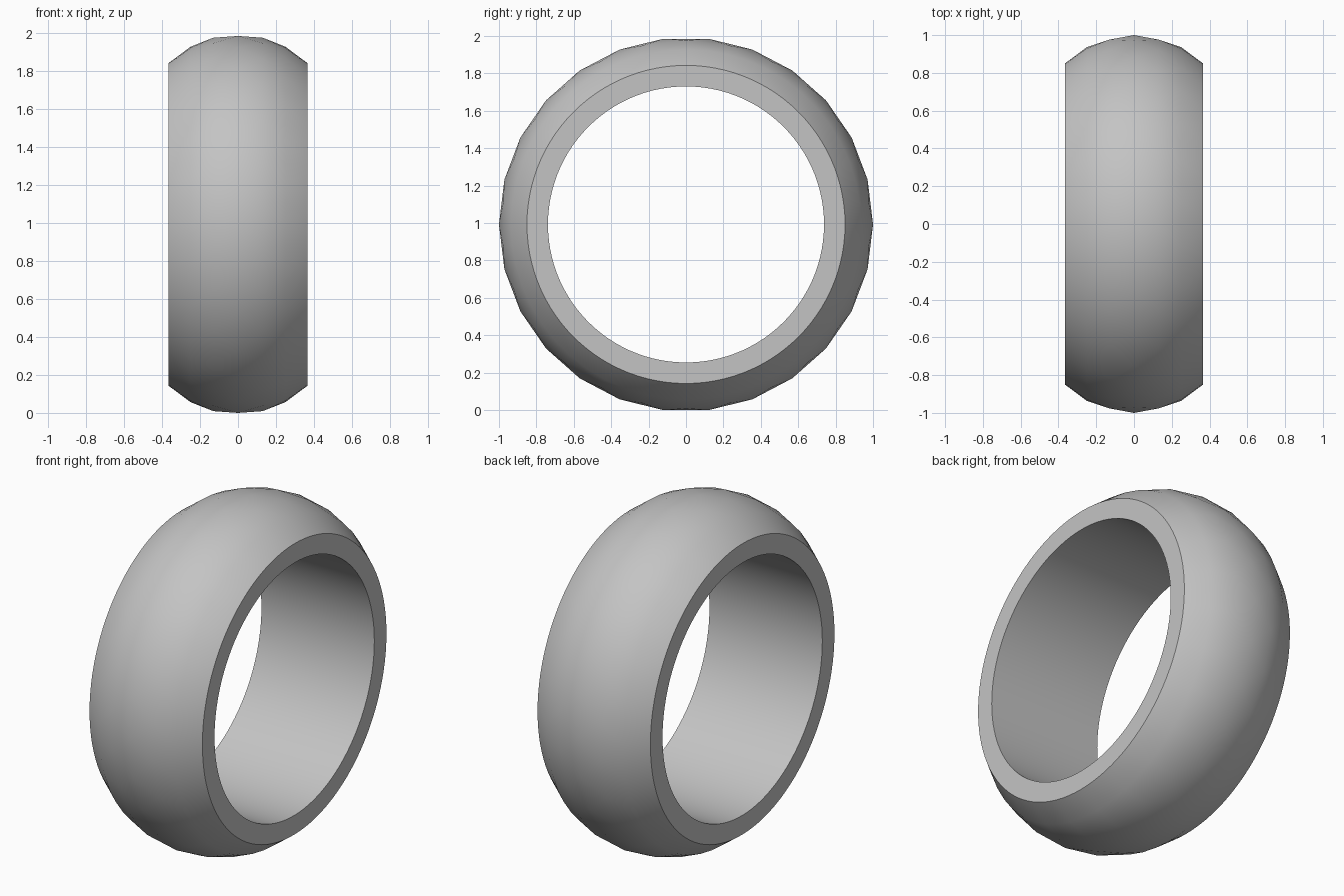
import bpy
import bmesh
from math import cos, sin, pi, sqrt, radians

cube = bpy.data.objects.get("Cube")
if cube:
    bpy.data.objects.remove(cube, do_unlink=True)

HALF_WIDTH = 0.365
INNER = 0.738
SIDES = 26
CENTRE_Z = cos(pi / SIDES)    # lowest flat of the middle ring rests on the floor
CROWN = 0.52                  # radius of the domed cross-section

metal = bpy.data.materials.new("grey metal")
metal.use_nodes = True
grey = (0.55, 0.55, 0.55, 1)
metal.diffuse_color = grey
metal.node_tree.nodes["Principled BSDF"].inputs["Base Color"].default_value = grey

bm = bmesh.new()


def dome(x):
    """Outer radius of the band at x."""
    return 1 - CROWN + sqrt(CROWN ** 2 - x ** 2)


def ring(x, radius, count, shift=0.0):
    """Ring of vertices around the x axis, with its angles in turns."""
    turns = [(i + shift) / count for i in range(count)]
    return [(t, bm.verts.new((x, radius * cos(2 * pi * t),
                              CENTRE_Z + radius * sin(2 * pi * t)))) for t in turns]


def stitch(a, b):
    """Join two rings of any vertex counts with a strip of triangles."""
    a = a + [(a[0][0] + 1, a[0][1])]
    b = b + [(b[0][0] + 1, b[0][1])]
    i = j = 0
    while i < len(a) - 1 or j < len(b) - 1:
        step_a = j == len(b) - 1 or (i < len(a) - 1 and a[i + 1][0] <= b[j + 1][0])
        if step_a:
            bm.faces.new((a[i][1], a[i + 1][1], b[j][1]))
            i += 1
        else:
            bm.faces.new((a[i][1], b[j + 1][1], b[j][1]))
            j += 1


# Domed outside: coarse in the middle, finer towards the round rims
middle = ring(0, 1, SIDES)
bores = []
for side in (-1, 1):
    shoulder = ring(side * 0.13, dome(0.13), SIDES, 0.5)
    slope = ring(side * 0.25, dome(0.25), SIDES * 2)
    rim = ring(side * HALF_WIDTH, dome(HALF_WIDTH), SIDES * 4)
    bore = ring(side * HALF_WIDTH, INNER, SIDES * 4)
    for a, b in ((middle, shoulder), (shoulder, slope), (slope, rim), (rim, bore)):
        stitch(a, b)
    bores.append(bore)

# Straight inside wall
stitch(*bores)
bmesh.ops.recalc_face_normals(bm, faces=bm.faces)

mesh = bpy.data.meshes.new("ring_band")
bm.to_mesh(mesh)
bm.free()
mesh.materials.append(metal)
band = bpy.data.objects.new("ring_band", mesh)
bpy.context.collection.objects.link(band)

bpy.ops.object.select_all(action='DESELECT')
band.select_set(True)
bpy.context.view_layer.objects.active = band
bpy.ops.object.shade_smooth_by_angle(angle=radians(30))
